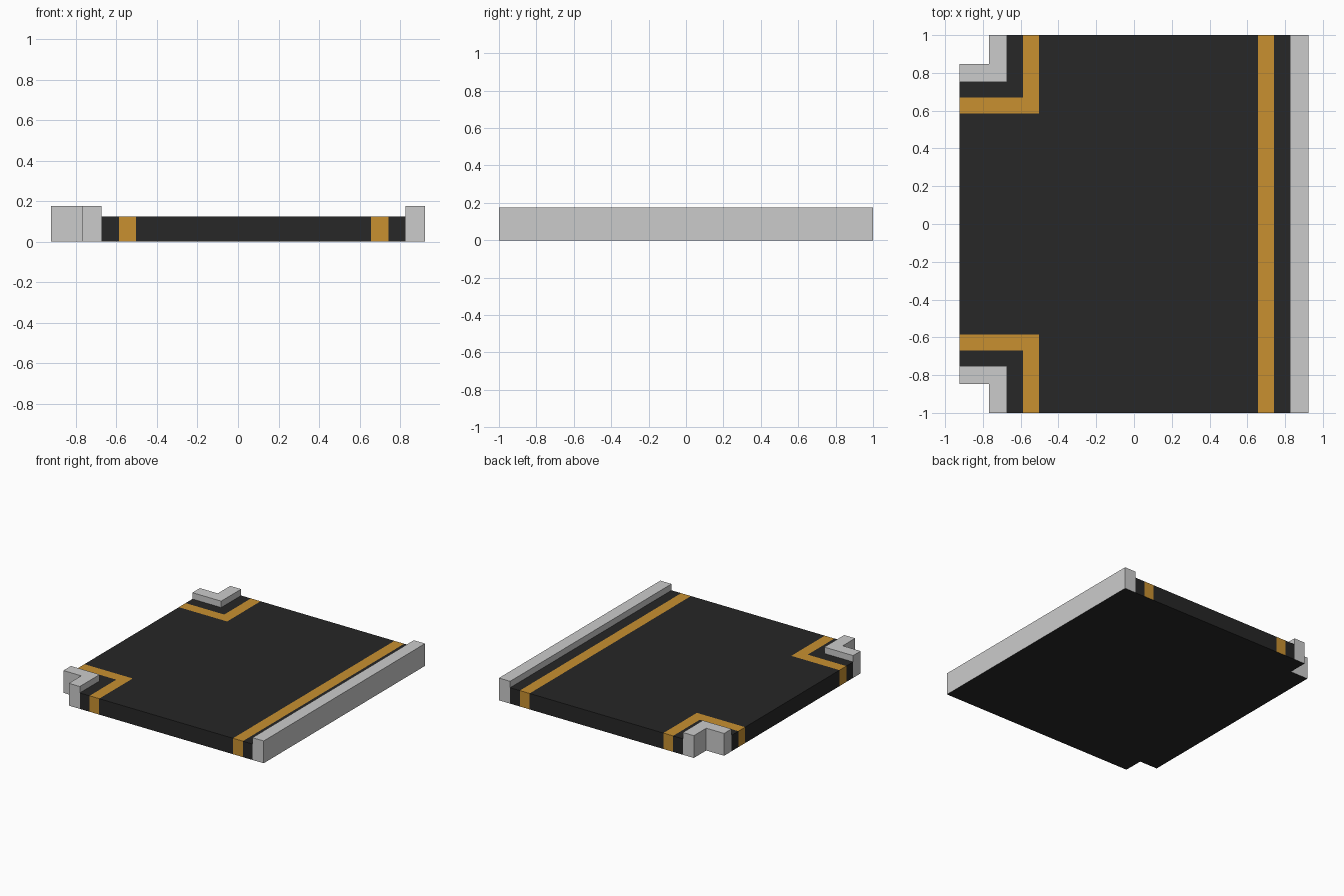
import bpy, bmesh

if "Cube" in bpy.data.objects:
    bpy.data.objects.remove(bpy.data.objects["Cube"])

X, Y = 0.923, 1.0            # half width, half length
ROAD, CURB = 0.125, 0.175    # surface heights
NX, NY = -0.768, 0.846       # notch at the two left corners


def material(name, color):
    m = bpy.data.materials.new(name)
    m.diffuse_color = color
    m.use_nodes = True
    m.node_tree.nodes["Principled BSDF"].inputs["Base Color"].default_value = m.diffuse_color
    return m


ASPHALT = material("asphalt", (0.02, 0.02, 0.02, 1))
PAINT = material("paint", (0.58, 0.28, 0.03, 1))


def is_outer(a, b):
    """True if the edge a-b lies on the outside of the whole tile."""
    x, y = (a[0] + b[0]) / 2, abs(a[1] + b[1]) / 2
    e = 1e-4
    return abs(x) > X - e or y > Y - e or (x < NX + e and y > NY - e)


def finish(bm, name, mat):
    bmesh.ops.remove_doubles(bm, verts=bm.verts, dist=1e-5)
    me = bpy.data.meshes.new(name)
    bm.to_mesh(me)
    bm.free()
    if mat:
        me.materials.append(mat)
    bpy.context.collection.objects.link(bpy.data.objects.new(name, me))


def slab(name, outline, top, mat=None):
    """Top face plus visible walls of a counter-clockwise outline."""
    bm = bmesh.new()
    bm.faces.new([bm.verts.new((x, y, top)) for x, y in outline])
    for a, b in zip(outline, outline[1:] + outline[:1]):
        low = 0 if is_outer(a, b) else ROAD
        if top > low:
            quad = [(*a, low), (*b, low), (*b, top), (*a, top)]
            bm.faces.new([bm.verts.new(p) for p in quad])
    finish(bm, name, mat)


def strip(x0, x1):
    return [(x0, -Y), (x1, -Y), (x1, Y), (x0, Y)]


def corner(ix, iy, ox, oy, s):
    """L-shaped band around a left corner, s = +1 back, -1 front."""
    pts = [(-X, iy), (ix, iy), (ix, Y), (ox, Y), (ox, oy), (-X, oy)]
    return pts if s > 0 else [(x, -y) for x, y in reversed(pts)]


# Right side: straight curb, gutter and painted line
slab("right_curb", strip(0.826, X), CURB)
slab("right_gutter", strip(0.742, 0.826), ROAD, ASPHALT)
slab("right_line", strip(0.657, 0.742), ROAD, PAINT)

# Left corners: curb, gutter and painted line
for side, s in (("back", 1), ("front", -1)):
    slab(side + "_corner_curb", corner(-0.673, 0.753, NX, NY, s), CURB)
    slab(side + "_corner_gutter", corner(-0.588, 0.669, -0.673, 0.753, s), ROAD, ASPHALT)
    slab(side + "_corner_line", corner(-0.504, 0.585, -0.588, 0.669, s), ROAD, PAINT)

# T-shaped carriageway
slab("carriageway", [(-X, -0.585), (-0.504, -0.585), (-0.504, -Y), (0.657, -Y),
                     (0.657, Y), (-0.504, Y), (-0.504, 0.585), (-X, 0.585)],
     ROAD, ASPHALT)

# Underside sheet, facing down
bm = bmesh.new()
under = [(-X, -NY), (NX, -NY), (NX, -Y), (X, -Y), (X, Y), (NX, Y), (NX, NY), (-X, NY)]
bm.faces.new([bm.verts.new((x, y, 0)) for x, y in reversed(under)])
finish(bm, "underside", ASPHALT)
